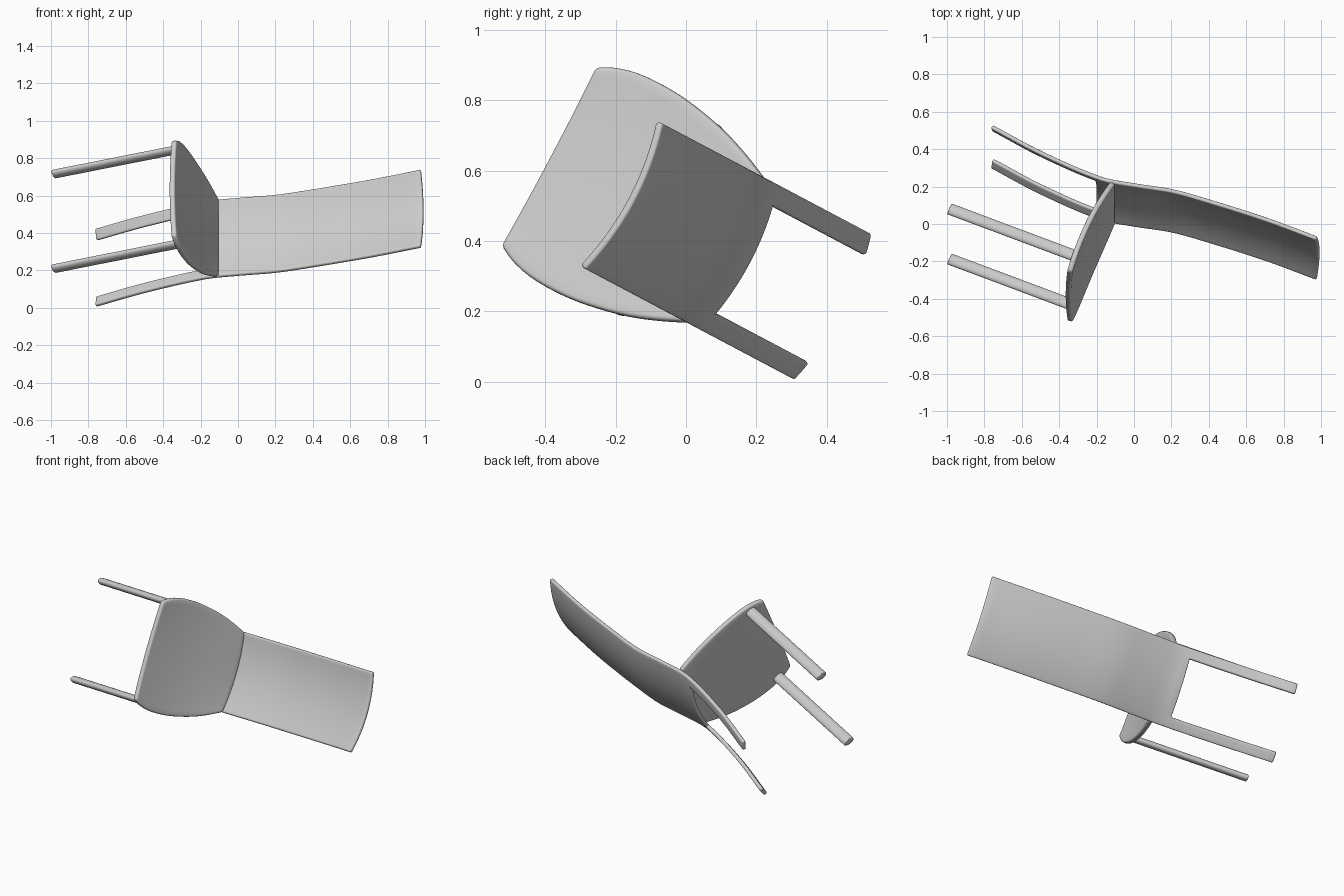
import bpy, bmesh, math
from mathutils import Matrix, Vector

if "Cube" in bpy.data.objects:
    bpy.data.objects.remove(bpy.data.objects["Cube"], do_unlink=True)

# single plain grey
grey = bpy.data.materials.new("plain_grey")
grey.use_nodes = True
GREY = (0.6, 0.6, 0.6, 1)
grey.diffuse_color = GREY
grey.node_tree.nodes["Principled BSDF"].inputs["Base Color"].default_value = GREY

# chair is built upright (x across, y back, z up), then tipped over by this frame
across = Vector((0, 0.468, 0.884)).normalized()
up = Vector((0.921, -0.345, 0.183))
up = (up - across * up.dot(across)).normalized()
back = across.cross(up)
TIP = Matrix.Translation(across * 0.383) @ Matrix((-across, back, up)).transposed().to_4x4()


def spline(pts, t):
    """Smooth curve value through (key, value) points."""
    n = len(pts)
    i = max(j for j in range(n - 1) if j == 0 or pts[j][0] <= t)

    def slope(j):
        a, b = pts[max(j - 1, 0)], pts[min(j + 1, n - 1)]
        return (b[1] - a[1]) / (b[0] - a[0])
    (x0, y0), (x1, y1) = pts[i], pts[i + 1]
    h = x1 - x0
    s = (t - x0) / h
    return ((1 + 2 * s) * (1 - s) ** 2 * y0 + s * (1 - s) ** 2 * h * slope(i)
            + s * s * (3 - 2 * s) * y1 + s * s * (s - 1) * h * slope(i + 1))


def finish(name, bm):
    bmesh.ops.recalc_face_normals(bm, faces=bm.faces)
    mesh = bpy.data.meshes.new(name)
    bm.to_mesh(mesh)
    bm.free()
    obj = bpy.data.objects.new(name, mesh)
    bpy.context.collection.objects.link(obj)
    mesh.materials.append(grey)
    obj.matrix_world = TIP
    return obj


def sheet(name, rows, cols, point, thickness, offset, keep=lambda r, c: True):
    """Curved board: a grid given thickness and rounded edges."""
    bm = bmesh.new()
    grid = [[bm.verts.new(point(r, c)) for c in cols] for r in rows]
    for i in range(len(rows) - 1):
        for j in range(len(cols) - 1):
            if keep((rows[i] + rows[i + 1]) / 2, (cols[j] + cols[j + 1]) / 2):
                bm.faces.new((grid[i][j], grid[i][j + 1], grid[i + 1][j + 1], grid[i + 1][j]))
    bmesh.ops.delete(bm, geom=[v for v in bm.verts if not v.link_faces], context='VERTS')
    obj = finish(name, bm)
    solid = obj.modifiers.new("thickness", 'SOLIDIFY')
    solid.thickness, solid.offset = thickness, offset
    edge = obj.modifiers.new("rounded_edge", 'BEVEL')
    edge.width, edge.segments = thickness * 0.35, 3
    edge.limit_method, edge.angle_limit = 'ANGLE', math.radians(50)
    return obj


def steps(a, b, n):
    return [a + (b - a) * i / n for i in range(n + 1)]


parts = []

# backrest and rear legs, one bent board with a gap between the legs
PROFILE = [(-0.803, -0.055), (-0.5, -0.098), (-0.146, -0.116), (0.035, -0.083),
           (0.233, -0.037), (0.41, -0.019), (0.76, 0.001), (1.06, 0.002)]
HALF, INNER, SPLIT = 0.233, 0.172, -0.18


def back_point(u, w):
    bow = 0.035 * (1 - (w / HALF) ** 2)
    return (w, spline(PROFILE, u) + bow, u)


parts.append(sheet(
    "backrest_and_rear_legs",
    steps(-0.803, SPLIT, 14) + steps(SPLIT, 1.06, 28)[1:],
    steps(-HALF, -INNER, 3) + steps(-INNER, INNER, 14)[1:] + steps(INNER, HALF, 3)[1:],
    back_point, 0.022, 0,
    lambda u, w: u > SPLIT or abs(w) > INNER))

# dished seat with bulging sides
OUTLINE = [(0, 0.286), (0.03, 0.297), (0.1, 0.315), (0.2, 0.328), (0.35, 0.331),
           (0.5, 0.323), (0.7, 0.299), (0.85, 0.27), (1, 0.233)]


def seat_point(t, s):
    mid = 1 - s * s
    y = -0.725 + 0.61 * t + 0.03 * mid * t ** 4
    z = -0.065 - 0.01 * t - 0.012 * mid - 0.012 * math.sin(math.pi * t)
    return (s * spline(OUTLINE, t), y, z)


parts.append(sheet("seat", steps(0, 0.1, 4) + steps(0.1, 1, 20)[1:], steps(-1, 1, 20),
                   seat_point, 0.03, 0))

# oval front legs
for side, label in ((-1, "left"), (1, "right")):
    bm = bmesh.new()
    bmesh.ops.create_cone(bm, cap_ends=True, segments=32, radius1=1, radius2=1, depth=0.73)
    bmesh.ops.scale(bm, vec=(0.02, 0.033, 1), verts=bm.verts)
    bmesh.ops.translate(bm, vec=(side * 0.286, -0.627, -0.805 + 0.365), verts=bm.verts)
    leg = finish("front_leg_" + label, bm)
    rim = leg.modifiers.new("rounded_edge", 'BEVEL')
    rim.width, rim.segments = 0.004, 2
    rim.limit_method, rim.angle_limit = 'ANGLE', math.radians(50)
    parts.append(leg)

# smooth shading with sharp edges kept
bpy.ops.object.select_all(action='DESELECT')
for obj in parts:
    obj.select_set(True)
bpy.context.view_layer.objects.active = parts[0]
bpy.ops.object.shade_smooth_by_angle(angle=math.radians(40))
